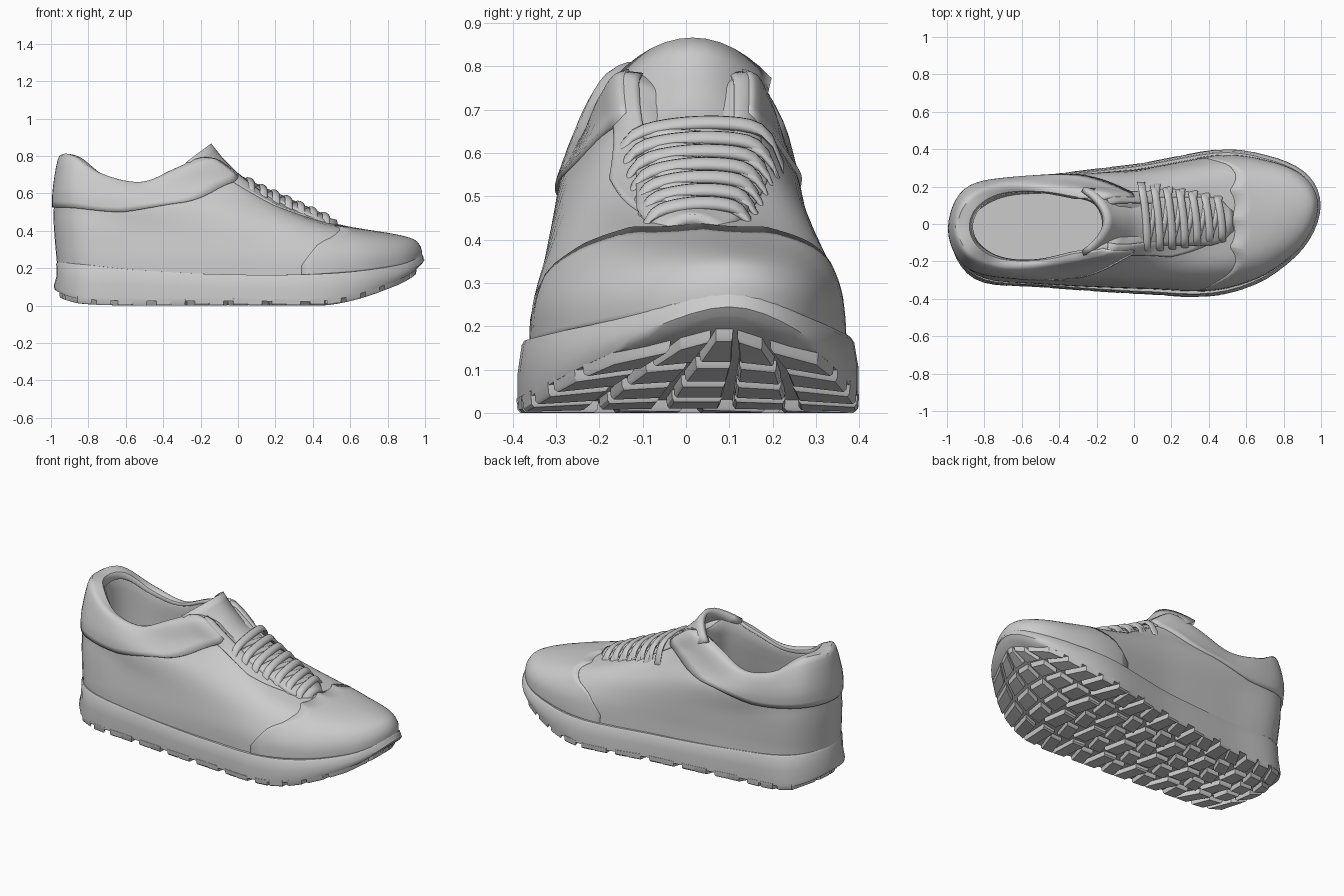
import bpy, bmesh
from math import sin, cos, acos, pi, radians, degrees
from mathutils import Vector

if "Cube" in bpy.data.objects:
    bpy.data.objects.remove(bpy.data.objects["Cube"])


def cr(vals, t):
    """Smooth interpolation through evenly spaced values."""
    i = min(max(int(t), 0), len(vals) - 2)
    f = t - i
    p0, p1, p2, p3 = vals[max(i - 1, 0)], vals[i], vals[i + 1], vals[min(i + 2, len(vals) - 1)]
    return p1 + .5 * f * (p2 - p0 + f * (2 * p0 - 5 * p1 + 4 * p2 - p3 + f * (3 * (p1 - p2) + p3 - p0)))


def lerp(table, x):
    for (xa, va), (xb, vb) in zip(table, table[1:]):
        if x <= xb:
            return va + (vb - va) * max(0, (x - xa) / (xb - xa))
    return table[-1][1]


# Curved centre line of the foot, seen from the top
CENTRE = [(-1, -.045), (-.5, -.04), (0, -.027), (.3, -.008), (.7, .035), (.9, .075), (1, .1)]


def point(row, deg):
    """Point on a ring: row = heel x, toe x, 5 half widths, 7 heights (toe to heel)."""
    a = abs(deg)
    t = a / 30 + 1
    w, z = row[2:7], row[7:14]
    hw = cr([-w[0], 0, *w, 0, -w[4]], t)
    zz = cr([z[1], *z, z[5]], t)
    x = (row[0] + row[1]) / 2 + (row[1] - row[0]) / 2 * cos(radians(a))
    c = lerp(CENTRE, x) + .03 * min(1, max(0, (zz - .25) / .4))
    return Vector((x, c + (hw if deg > 0 else -hw), zz))


def blend(rows, t):
    return [cr(col, t) for col in zip(*rows)]


def finish(name, bm, thickness=0, angle=40):
    bmesh.ops.remove_doubles(bm, verts=bm.verts, dist=.0005)
    bmesh.ops.recalc_face_normals(bm, faces=bm.faces)
    me = bpy.data.meshes.new(name)
    bm.to_mesh(me)
    bm.free()
    ob = bpy.data.objects.new(name, me)
    bpy.context.collection.objects.link(ob)
    if thickness:
        m = ob.modifiers.new("thickness", 'SOLIDIFY')
        m.thickness, m.offset = thickness, 0
    bpy.ops.object.select_all(action='DESELECT')
    ob.select_set(True)
    bpy.context.view_layer.objects.active = ob
    bpy.ops.object.shade_smooth_by_angle(angle=radians(angle))
    return ob


def add_grid(bm, rows, closed=False):
    vs = [[bm.verts.new(p) for p in r] for r in rows]
    n = len(rows[0])
    for ra, rb in zip(vs, vs[1:]):
        for i in range(n if closed else n - 1):
            j = (i + 1) % n
            bm.faces.new((ra[i], ra[j], rb[j], rb[i]))
    return vs


def grid(name, rows, closed=False, thickness=0):
    bm = bmesh.new()
    add_grid(bm, rows, closed)
    return finish(name, bm, thickness)


RING = [-180 + 5 * i for i in range(72)]

# Upper: rings from the sole edge, over the vamp and collar, down to the insole
UPPER = [
    [-.965, .98, .225, .355, .32, .285, .23, .24, .19, .15, .14, .15, .19, .20],
    [-.975, .97, .22, .345, .315, .28, .23, .32, .29, .27, .27, .27, .29, .30],
    [-.985, .88, .185, .30, .30, .27, .225, .37, .365, .38, .40, .41, .42, .43],
    [-.985, .50, .14, .23, .275, .265, .205, .44, .46, .525, .53, .50, .52, .52],
    [-.98, .20, .13, .19, .25, .255, .195, .565, .595, .65, .58, .58, .62, .63],
    [-.955, 0, .14, .19, .225, .225, .155, .665, .74, .715, .63, .675, .77, .775],
    [-.93, -.08, .135, .175, .205, .20, .13, .73, .78, .735, .652, .69, .79, .795],
    [-.87, -.17, .11, .15, .185, .175, .105, .73, .75, .69, .625, .65, .74, .76],
    [-.88, -.10, .12, .17, .20, .19, .12] + [.45] * 7,
    [-.88, -.05, .12, .18, .20, .19, .12] + [.27] * 7,
    [-.88, -.05] + [0] * 5 + [.27] * 7]


def on_upper(deg, r):
    return point(blend(UPPER, r), deg)


grid("upper", [[on_upper(a, r / 4) for a in RING] for r in range(37)]
     + [[point(UPPER[10], a) for a in RING]], True)


# Panels laid over the upper, following its surface
def panel(name, a0, a1, low, high, thick, nu=40, nv=12):
    rows = []
    for i in range(nu + 1):
        a = a0 + (a1 - a0) * i / nu
        d = abs(a - 360) if a > 180 else abs(a)
        lo, hi = lerp(low, d), lerp(high, d)
        rows.append([on_upper(a - 360 if a > 180 else a, lo + (hi - lo) * j / nv) for j in range(nv + 1)])
    grid(name, rows, thickness=thick)


panel("collar_pad", 30, 330, [(30, 4.6), (60, 3.9), (90, 3.3), (120, 3), (180, 3.05)],
      [(30, 6.3), (50, 6.8), (180, 7)], .020, 60)
panel("toe_panel", -70, 70, [(0, .2), (70, .2)],
      [(0, 2.95), (30, 2.7), (50, 2.1), (62, 1.6), (70, .6)], .007)
for name, s in (("eyestay_left", 1), ("eyestay_right", -1)):
    panel(name, 22 * s, 46 * s, [(22, 3), (46, 3.3)], [(22, 6.3), (46, 5.6)], .014, 8, 20)

# Midsole: side wall with a lip, flat underside
W_LOW, W_TOP = [.242, .385, .345, .298, .25], [.235, .375, .338, .293, .243]
Z_LOW, Z_TOP = [.225, .135, .03, .025, .025, .037, .085], [.275, .215, .172, .165, .185, .22, .232]
BOTTOM = [-.98, .985] + W_LOW + Z_LOW
sole_rows = [[-.98, .985] + [w * k for w in W_LOW] + Z_LOW for k in (0, .33, .66)]
sole_rows += [BOTTOM,
              [-.985, .998] + W_LOW + [z + .02 for z in Z_LOW],
              [-.97, .993] + W_LOW + [(a + b) / 2 for a, b in zip(Z_LOW, Z_TOP)],
              [-.972, .99] + W_TOP + [z - .01 for z in Z_TOP],
              [-.967, .983] + [w - .006 for w in W_TOP] + Z_TOP,
              [-.92, .93] + [w - .05 for w in W_TOP] + Z_TOP]
grid("midsole", [[point(r, a) for a in RING] for r in sole_rows], True)


# Tread blocks: bowed rows following the sole outline
def under(x, f):
    x = min(max(x - .1 * f * f * x, -.965), .98)
    u = (x - (BOTTOM[0] + BOTTOM[1]) / 2) / ((BOTTOM[1] - BOTTOM[0]) / 2)
    a = degrees(acos(max(-1, min(1, u))))
    p, q = point(BOTTOM, a), point(BOTTOM, -a)
    return Vector((x, (p.y + q.y) / 2 + (p.y - q.y) / 2 * f, p.z))


bm = bmesh.new()
ROWS = 17
for i in range(ROWS):
    xa, xb = [-.965 + 1.94 * (i + k) / ROWS for k in (.08, .84)]
    cols = 5 if i % 2 or i > 12 else 4
    skew = 0 if i > 12 or i < 2 else .015 * (-1) ** i
    for j in range(cols):
        fa = -1.005 if j == 0 else -1 + 2 * (j + .09) / cols
        fb = 1.005 if j == cols - 1 else -1 + 2 * (j + .91) / cols
        quad = [under(xa + skew, fa), under(xb + skew, fa), under(xb - skew, fb), under(xa - skew, fb)]
        mid = sum(quad, Vector()) / 4
        verts = []
        for p in quad:
            verts.append(bm.verts.new((p.x, p.y, p.z + .012)))
            for k, d in ((.97, .018), (.88, .026)):
                q = mid.lerp(p, k)
                verts.append(bm.verts.new((q.x, q.y, max(.026 - d, q.z - d))))
        bmesh.ops.convex_hull(bm, input=verts)
finish("tread_blocks", bm, angle=30)

# Tongue: arched strip from the vamp up to a peaked tip, rounded at the toe end
CREST = [(-.155, .845), (-.1, .775), (0, .675), (.1, .617), (.3, .527), (.5, .437), (.6, .415)]
rows = []
for i in range(25):
    s = i / 24
    x = -.155 + .68 * s
    k = max(0, (.05 - x) / .205)
    half = (.125 + .045 * k) * (1 - max(0, (s - .8) / .2) ** 2 * .6)
    rows.append([(x - .12 * k * v * v, .015 + half * v,
                  lerp(CREST, x) + .012 - (.03 + .06 * k) * v * v)
                 for v in [-1 + j / 6 for j in range(13)]])
grid("tongue", rows, thickness=.03)


# Laces: flat oval bars and thinner crossings over the throat
def add_lace(bm, xa, xb, half, lift, rw, rh):
    rows = []
    for i in range(17):
        f = -1.08 + 2.16 * i / 16
        x = xa + (xb - xa) * (f + 1) / 2
        z = lerp(CREST, x) + lift - .025 * f * f - .045 * f ** 8
        e1, e2 = Vector((.87, 0, -.48)), Vector((.48, 0, .87))
        c = Vector((x - .01 * f * f, .025 + half * f, z))
        rows.append([c + e1 * rw * cos(t * pi / 5) + e2 * rh * sin(t * pi / 5) for t in range(10)])
    vs = add_grid(bm, rows, True)
    bm.faces.new(vs[0])
    bm.faces.new(vs[-1])


bars, crossings = bmesh.new(), bmesh.new()
for i in range(7):
    x = .065 + .067 * i
    half = .185 - .009 * i
    add_lace(bars, x + .015, x - .015, half, .032, .023, .014)
    if i < 6:
        add_lace(crossings, x, x + .07, half, .022, .018, .012)
finish("lace_bars", bars, angle=60)
finish("lace_crossings", crossings, angle=60)
